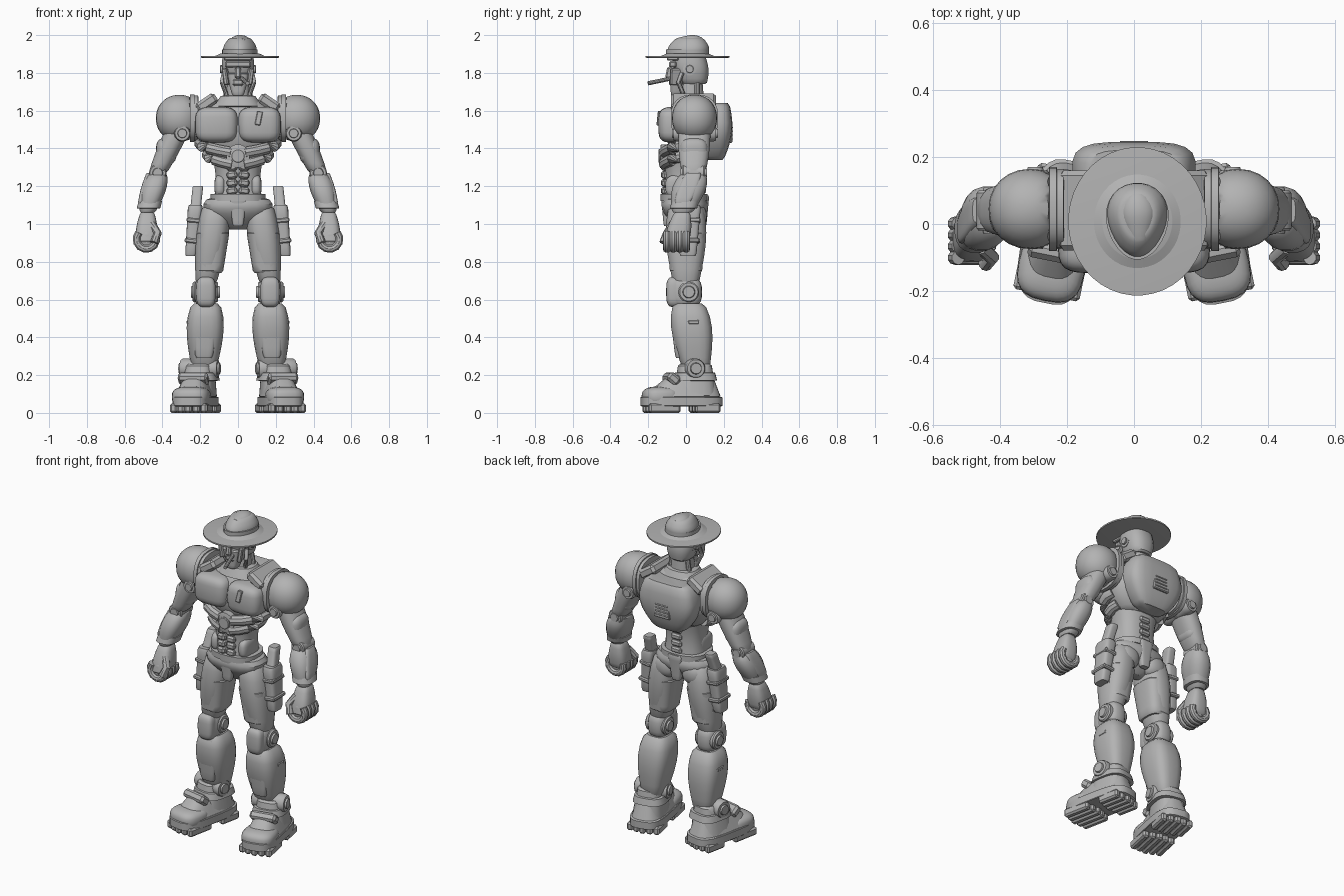
import bpy, bmesh, math
from mathutils import Vector, Matrix, Euler

X, Y, Z = Vector((1, 0, 0)), Vector((0, 1, 0)), Vector((0, 0, 1))
default_cube = bpy.data.objects.get("Cube")
if default_cube:
    bpy.data.objects.remove(default_cube)

grey = bpy.data.materials.new("grey metal")
grey.use_nodes = True
grey.diffuse_color = (.45, .45, .45, 1)
grey.node_tree.nodes["Principled BSDF"].inputs["Base Color"].default_value = grey.diffuse_color
parts = []


def at(x=0, y=0, z=0):
    return Vector((x, y, z))


def finish(name, bm, mirror=False, matrix=None):
    """Turn a bmesh into a part, mirrored to the other side if asked."""
    if matrix:
        bm.transform(matrix)
    bmesh.ops.recalc_face_normals(bm, faces=bm.faces)
    mesh = bpy.data.meshes.new(name)
    bm.to_mesh(mesh)
    bm.free()
    mesh.materials.append(grey)
    part = bpy.data.objects.new(name, mesh)
    bpy.context.collection.objects.link(part)
    if mirror:
        part.modifiers.new("other side", 'MIRROR').use_mirror_merge = False
    parts.append(part)


def rounded(value, power):
    """Push a sine or cosine towards a boxier superellipse."""
    return math.copysign(abs(value) ** power, value)


def outline(centre, across, along, sides, power, egg=0):
    """Points of a superellipse, optionally narrower towards the front."""
    points = []
    for k in range(sides):
        angle = math.tau * (k + .5) / sides
        c, s = rounded(math.cos(angle), power), rounded(math.sin(angle), power)
        points.append(centre + across * c * (1 + egg * s) + along * s)
    return points


def skin(name, outlines, **options):
    bm = bmesh.new()
    loops = [[bm.verts.new(p) for p in points] for points in outlines]
    for low, high in zip(loops, loops[1:]):
        for k in range(len(low)):
            bm.faces.new((low[k - 1], low[k], high[k], high[k - 1]))
    bm.faces.new(loops[0])
    bm.faces.new(loops[-1])
    finish(name, bm, **options)


def limb(name, start, end, width, depth, taper=1, bulge=0, peak=.5, power=.8, rim=.88, sides=20, egg=0, **options):
    """Body from start to end: radii taper evenly, swell around the peak, and close with a small rim."""
    way = end - start
    main = max(range(3), key=lambda i: abs(way[i]))
    across, along = ((Y, Z), (X, Z), (X, Y))[main]
    outlines = []
    for t in (0, .06, .2, .35, .5, .65, .8, .94, 1):
        swell = math.sin(math.pi * t ** (math.log(.5) / math.log(peak)))
        size = 1 + (taper - 1) * t + bulge * swell
        if t in (0, 1):
            size *= rim
        outlines.append(outline(start + way * t, across * width * size, along * depth * size, sides, power, egg))
    skin(name, outlines, **options)


def tube(name, points, radius, **options):
    """Round bar whose section stays square to its path."""
    outlines = []
    for i, point in enumerate(points):
        path = (points[min(i + 1, len(points) - 1)] - points[max(i - 1, 0)]).normalized()
        across = (Y if abs(path.y) < .8 else Z).cross(path).normalized()
        outlines.append(outline(point, across * radius, path.cross(across) * radius, 10, 1))
    skin(name, outlines, **options)


def disc(name, start, end, radius, **options):
    """Round joint cap with a raised hub standing out at both ends."""
    limb(name, start, end, radius, radius, power=1, sides=24, **options)
    lift = (end - start).normalized() * .01
    limb(name + "_hub", start - lift, end + lift, radius * .6, radius * .6, power=1, sides=24, **options)


def blob(name, centre, radii, power=.7, clip=None, **options):
    """Rounded boxy ellipsoid, cut flat at x = clip if given."""
    bm = bmesh.new()
    bmesh.ops.create_uvsphere(bm, u_segments=24, v_segments=14, radius=1)
    for v in bm.verts:
        v.co = Vector(c + r * rounded(q, power) for c, r, q in zip(centre, radii, v.co))
        if clip is not None:
            v.co.x = max(v.co.x, clip)
    finish(name, bm, **options)


def box(name, centre, size, turn=(0, 0, 0), **options):
    """Chamfered box."""
    bm = bmesh.new()
    bmesh.ops.create_cube(bm, size=1)
    bm.transform(Matrix.Diagonal((*size, 1)))
    bmesh.ops.bevel(bm, geom=bm.edges[:], offset=min(size) * .25, segments=1, affect='EDGES')
    bm.transform(Matrix.Translation(centre) @ Euler(turn).to_matrix().to_4x4())
    finish(name, bm, **options)


# Landmarks of the left side
shoulder, elbow, wrist = at(.31, .045, 1.56), at(.425, .04, 1.27), at(.48, -.02, 1.06)
hip, knee, shin_end = at(.115, 0, 1.1), at(.17, 0, .64), at(.18, .055, .22)
fist, face, waist = at(.485, -.05, .92), at(0, -.07, 1.8), at(0, -.01, 1.12)

# Hat
crown = at(.01, .008, 1.89)
limb("hat_brim", crown - Z * .01, crown, width=.207, depth=.222, rim=.98, power=1, sides=40)
limb("hat_slope", crown, crown + Z * .012, width=.13, depth=.14, taper=.8, rim=1, power=1, sides=40)
limb("hat_band", crown, crown + Z * .035, width=.093, depth=.115, rim=1, power=1, sides=28, egg=.15)
limb("hat_crown", crown, at(.01, .02, 1.985), width=.085, depth=.107, taper=.65, bulge=.18, power=1, sides=28, egg=.2)
limb("hat_ridge", at(.015, -.05, 1.965), at(.01, .09, 1.965), width=.03, depth=.02, bulge=.8, peak=.6, power=1)

# Head
limb("skull", at(0, .04, 1.74), at(0, .015, 1.89), width=.065, depth=.07, taper=1.25, bulge=.2)
limb("jaw", at(0, -.05, 1.68), at(0, -.02, 1.8), width=.03, depth=.03, taper=2.2, power=.6)
box("visor", face + Z * .045, (.14, .04, .035))
box("brow", face + Z * .075, (.15, .06, .02))
box("nose_guard", face - Y * .02, (.03, .03, .06), turn=(-.2, 0, 0))
box("mouth_plate", face - Z * .05, (.06, .04, .04))
box("cheek_plate", face + at(.06, .02, -.02), (.025, .07, .09), turn=(0, .15, .3), mirror=True)
disc("ear_cap", face + at(.07, .09, .02), face + at(.085, .09, .02), radius=.035, mirror=True)
tube("face_cable", [face + at(.075, .05), face + at(.085, .03, -.05), face + at(.05, .07, -.15)], .012, mirror=True)
tube("neck_cable", [face + at(.05, .13, -.04), face + at(.07, .13, -.16)], .015, mirror=True)
tube("cigar", [at(.02, -.08, 1.77), at(.05, -.2, 1.745)], .011)
limb("neck", at(0, .03, 1.6), at(0, .03, 1.78), width=.07, depth=.07, taper=.8)

# Chest
limb("chest_core", at(0, .03, 1.34), at(0, .04, 1.66), width=.13, depth=.085, taper=.9, bulge=.75)
blob("chest_plate", at(.114, -.055, 1.525), (.114, .092, .095), power=.55, mirror=True)
box("chest_badge", at(.11, -.145, 1.56), (.03, .015, .075), turn=(-.1, .2, 0))
box("shoulder_strap", at(.165, .04, 1.64), (.12, .24, .06), turn=(0, .6, 0), mirror=True)
limb("collar", at(0, .03, 1.62), at(0, .03, 1.68), width=.13, depth=.11, taper=.7)
disc("belly_disc", at(0, -.09, 1.36), at(0, -.135, 1.36), radius=.062)
for row in range(2):
    reach = .2 - row * .04
    sweep = [math.radians(a) for a in range(10, 111, 20)]
    tube("rib_plate", [at(reach * math.sin(a), -.115 * math.cos(a), 1.37 - row * .06 + a * .035) for a in sweep],
         radius=.032, mirror=True)

# Abdomen
limb("abdomen", waist, waist + Z * .28, width=.13, depth=.11, taper=1.15, bulge=-.15)
for row in range(4):
    height = waist + Z * (.055 + row * .042)
    box("ab_plate", height + at(.03, -.095), (.055, .05, .038), turn=(0, .1, .2), mirror=True)
    box("spine_plate", height + Y * .095, (.07, .04, .035))
blob("waist_pad", at(.095, -.04, 1.2), (.03, .07, .06), mirror=True)

# Backpack with vent
limb("backpack", at(0, .15, 1.34), at(0, .155, 1.64), width=.1, depth=.05, taper=1.5, bulge=.6, power=.55)
vent = at(0, .235, 1.48)
box("vent_frame", vent, (.11, .02, .1))
for row in range(4):
    box("vent_slat", vent + at(0, .006, (row - 1.5) * .02), (.085, .015, .01), turn=(.4, 0, 0))

# Pelvis
limb("belt", waist, waist + Z * .04, width=.148, depth=.125)
limb("pelvis", waist + Z * .02, at(0, 0, .97), width=.15, depth=.1, taper=.35, bulge=.45, peak=.4)
for name, y in (("groin_plate", -.1), ("tail_plate", .09)):
    limb(name, at(0, y, 1.15), at(0, y, .99), width=.05, depth=.033, taper=.55, power=.5)
blob("seat_plate", hip + at(-.02, .05, -.06), (.075, .06, .07), power=.9, mirror=True)

# Arms
blob("shoulder_dome", shoulder, (.125, .12, .124), power=.95, clip=.255, mirror=True)
for inset, radius in ((.1, .12), (.08, .126)):
    rim_start = shoulder - X * inset
    limb("shoulder_ring", rim_start, rim_start + X * .025, radius, radius, rim=.94, sides=28, mirror=True)
disc("armpit_disc", at(.295, -.065, 1.48), at(.295, .16, 1.48), radius=.043, mirror=True)
limb("upper_arm", shoulder - Z * .04, elbow, width=.065, depth=.085, taper=.75, bulge=.1, mirror=True)
blob("arm_plate", shoulder.lerp(elbow, .6), (.055, .075, .07), mirror=True)
disc("elbow_disc", elbow - Y * .06, elbow + Y * .06, radius=.046, mirror=True)
limb("forearm", elbow, wrist, width=.045, depth=.06, taper=.9, bulge=.55, peak=.4, mirror=True)
limb("forearm_panel", elbow + X * .04, wrist + at(.03, 0, .05), width=.02, depth=.04, bulge=.3, power=.5, mirror=True)
limb("wrist_cuff", elbow.lerp(wrist, .7), elbow.lerp(wrist, .9), width=.063, depth=.073, mirror=True)

# Fists
limb("palm", fist - Z * .02, wrist, width=.058, depth=.065, taper=.65, bulge=.15, power=.65, mirror=True)
blob("fist_core", fist, (.05, .06, .06), mirror=True)
for i in range(4):
    curl = [math.radians(a) for a in range(40, -201, -30)]
    knuckle = fist + Y * (i - 1.5) * .034
    tube("finger", [knuckle + at(math.cos(a), 0, math.sin(a)) * .053 for a in curl], radius=.021, mirror=True)
tube("thumb", [fist + at(-.03, -.02, .08), fist + at(-.06, -.05, .03), fist + at(-.04, -.07, -.02)], .022, mirror=True)

# Holsters with sidearm grips
holster_top, holster_tip = at(.225, .02, 1.1), at(.25, .01, .83)
limb("holster", holster_top, holster_tip, width=.04, depth=.06, taper=.75, power=.5, mirror=True)
limb("sidearm_grip", holster_top - Z * .02, at(.212, .06, 1.2), width=.028, depth=.033, power=.5, mirror=True)
for i in range(2):
    box("holster_band", holster_top.lerp(holster_tip, .3 + i * .4), (.08, .12, .025), turn=(0, -.1, 0), mirror=True)

# Legs
limb("thigh", hip, knee + Z * .04, width=.068, depth=.085, taper=.8, bulge=.35, peak=.4, mirror=True)
limb("thigh_armour", hip.lerp(knee, .3), knee + at(-.02, 0, .1), width=.088, depth=.106, taper=.8,
     power=.65, mirror=True)
box("thigh_panel", at(.215, .03, .86), (.02, .05, .13), turn=(0, .08, 0), mirror=True)
blob("knee_block", knee, (.06, .085, .085), mirror=True)
blob("knee_pad", knee - Y * .06, (.052, .045, .08), power=.6, mirror=True)
disc("knee_disc", knee + at(-.065, .015), knee + at(.07, .015), radius=.055, mirror=True)
limb("shin", knee + at(0, .015, -.06), shin_end, width=.07, depth=.077, taper=.9, bulge=.45, peak=.38,
     power=.65, mirror=True)
limb("shin_plate", knee + at(0, -.045, -.07), shin_end + at(0, -.085, .07), width=.045, depth=.026, bulge=.35,
     peak=.4, power=.5, mirror=True)
for i in range(3):
    box("shin_vent", at(.262 - i * .004, .04, .48 - i * .04), (.02, .06, .022), mirror=True)

# Boots, built straight and then splayed outwards
splay = Matrix.Translation((.225, -.024, 0)) @ Matrix.Rotation(.2, 4, 'Z')
boot = {"mirror": True, "matrix": splay}
limb("boot_welt", Z * .035, Z * .085, width=.105, depth=.217, rim=.97, power=.6, sides=28, **boot)
limb("boot_vamp", Z * .08, at(0, .05, .2), width=.1, depth=.21, taper=.55, power=.65, sides=28, **boot)
limb("boot_shaft", at(0, .07, .08), at(-.01, .075, .26), width=.095, depth=.115, taper=.75, power=.65, **boot)
blob("toe_cap", at(0, -.11, .085), (.1, .1, .055), **boot)
box("instep_strap", at(0, -.055, .18), (.16, .07, .05), turn=(-.7, 0, 0), **boot)
limb("boot_cuff", at(-.01, .075, .17), at(-.01, .075, .215), width=.1, depth=.115, taper=.9, power=.65, **boot)
disc("ankle_disc", at(-.11, .06, .235), at(.09, .06, .235), radius=.053, **boot)
for i in range(-2, 3):
    trim = abs(i) * .015
    for name, middle, length in (("toe_tread", -.108, .2), ("heel_tread", .125, .165)):
        box(name, at(i * .041, middle, .025), (.038, length - trim, .05), **boot)

# Smooth shading with sharp panel edges
bpy.ops.object.select_all(action='DESELECT')
for part in parts:
    part.select_set(True)
bpy.context.view_layer.objects.active = parts[0]
bpy.ops.object.shade_smooth_by_angle(angle=math.radians(35))
